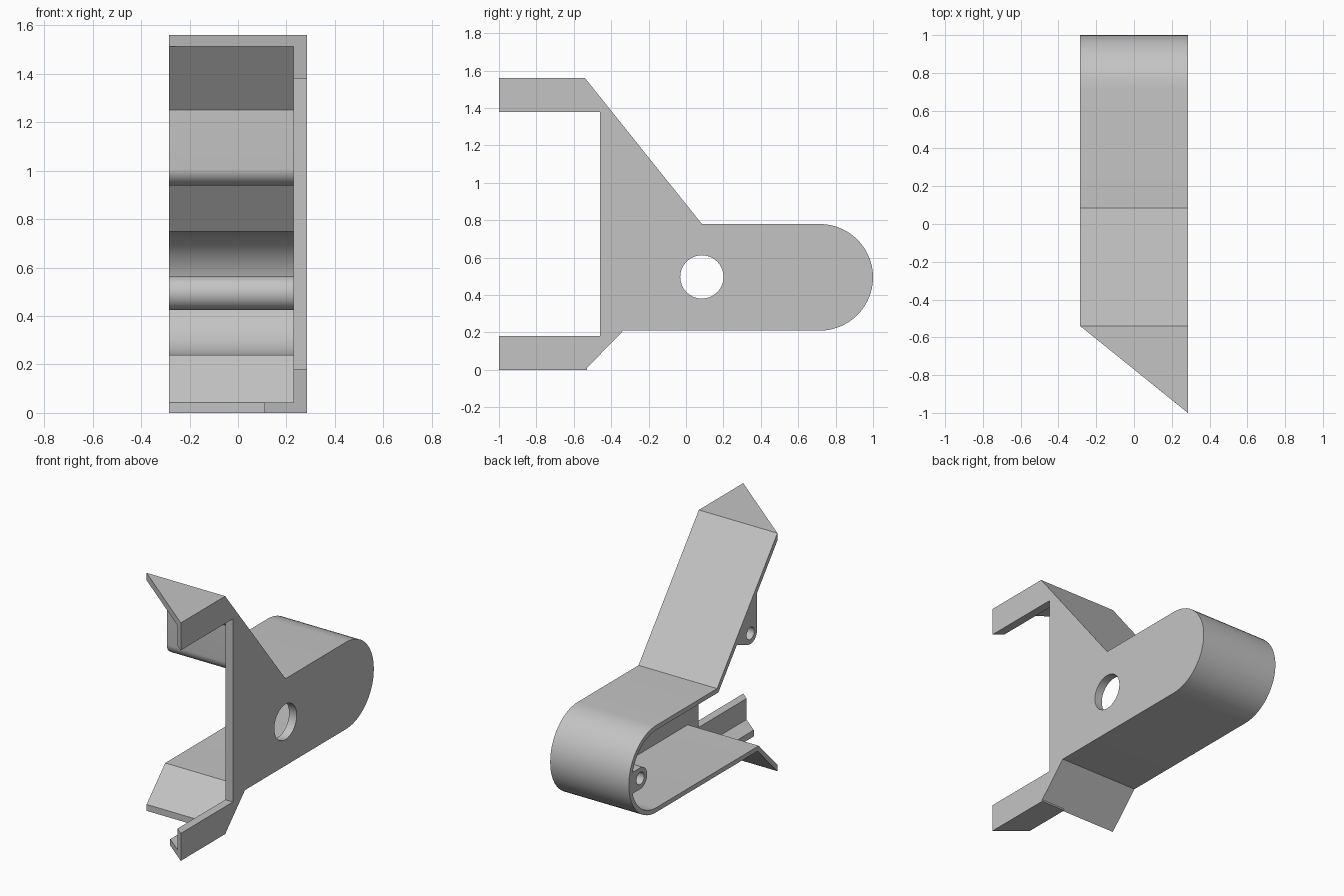
import bpy, bmesh, math

if "Cube" in bpy.data.objects:
    bpy.data.objects.remove(bpy.data.objects["Cube"])

grey = bpy.data.materials.new("plain grey")
grey.diffuse_color = (0.55, 0.55, 0.55, 1)
grey.use_nodes = True
grey.node_tree.nodes["Principled BSDF"].inputs["Base Color"].default_value = grey.diffuse_color

X0, X1, XP = -0.285, 0.285, 0.23   # open side, closed side, inner face of side plate


def prism(name, pts, a, b, axis="x"):
    """Extrude a yz outline along x, or an xy outline along z, from a to b."""
    put = (lambda p, h: (h, p[0], p[1])) if axis == "x" else (lambda p, h: (p[0], p[1], h))
    bm = bmesh.new()
    lo = [bm.verts.new(put(p, a)) for p in pts]
    hi = [bm.verts.new(put(p, b)) for p in pts]
    bm.faces.new(lo)
    bm.faces.new(hi)
    for i in range(len(pts)):
        j = (i + 1) % len(pts)
        bm.faces.new((lo[i], lo[j], hi[j], hi[i]))
    bmesh.ops.recalc_face_normals(bm, faces=bm.faces)
    me = bpy.data.meshes.new(name)
    bm.to_mesh(me)
    bm.free()
    me.materials.append(grey)
    ob = bpy.data.objects.new(name, me)
    bpy.context.collection.objects.link(ob)
    return ob


def arc(cy, cz, r, start, end, n=28):
    return [(cy + r * math.cos(math.radians(start + (end - start) * i / n)),
             cz + r * math.sin(math.radians(start + (end - start) * i / n)))
            for i in range(n + 1)]


def combine(target, other, operation):
    mod = target.modifiers.new("bool", "BOOLEAN")
    mod.operation, mod.solver, mod.object = operation, "EXACT", other
    bpy.context.view_layer.objects.active = target
    bpy.ops.object.modifier_apply(modifier="bool")
    bpy.data.objects.remove(other)


# Side plate with two arms, round hole and slanted arm ends
plate_outline = ([(-1, 1.56), (-0.54, 1.56), (0.085, 0.78)]
                 + arc(0.715, 0.495, 0.285, 90, -90)
                 + [(-0.335, 0.21), (-0.54, 0), (-1, 0), (-1, 0.18),
                    (-0.46, 0.18), (-0.46, 1.38), (-1, 1.38)])
bracket = prism("bracket_housing", plate_outline, XP, X1)
combine(bracket, prism("hole_cutter", arc(0.085, 0.497, 0.116, 0, 348.75, 31), 0.1, 0.4),
        "DIFFERENCE")
combine(bracket, prism("slant_cutter", [(0.342, -1.046), (0, -0.77), (0, -1.046)],
                       -0.1, 1.7, "z"), "DIFFERENCE")

# Thin wall following the back outline
wall = ([(-0.54, 1.56), (0.085, 0.78)] + arc(0.715, 0.495, 0.285, 90, -90)
        + [(-0.335, 0.21), (-0.54, 0), (-0.54, 0.042), (-0.347, 0.24)]
        + arc(0.715, 0.495, 0.255, -90, 90) + [(0.0706, 0.75), (-0.54, 1.512)])
combine(bracket, prism("wall", wall, X0, XP), "UNION")

# Top triangular flange and narrow bottom flange
combine(bracket, prism("top_flange", [(X0, -0.54), (X1, -1), (X1, -0.54)],
                       1.512, 1.56, "z"), "UNION")
combine(bracket, prism("bottom_flange", [(0.11, -0.53), (0.11, -0.859), (X1, -1), (X1, -0.53)],
                       0, 0.042, "z"), "UNION")

# Screw bosses on the inside of the wall, each with a bore
upper = [(-0.33, 1.262)] + arc(-0.26, 1.01, 0.07, 180, 290, 16) + [(-0.115, 0.99), (-0.11, 1.0)]
lower = arc(0.88, 0.495, 0.07, 90, 270, 20) + [(0.972, 0.425), (0.985, 0.495), (0.972, 0.565)]
for outline, cy, cz in ((upper, -0.26, 1.01), (lower, 0.88, 0.495)):
    combine(bracket, prism("boss", outline, X0, XP), "UNION")
    combine(bracket, prism("bore_cutter", arc(cy, cz, 0.04, 0, 345, 23), X0 - 0.1, XP - 0.001),
            "DIFFERENCE")

# Smooth the round parts, keep edges sharp
bpy.ops.object.select_all(action="DESELECT")
bracket.select_set(True)
bpy.context.view_layer.objects.active = bracket
bpy.ops.object.shade_smooth_by_angle(angle=math.radians(25))
